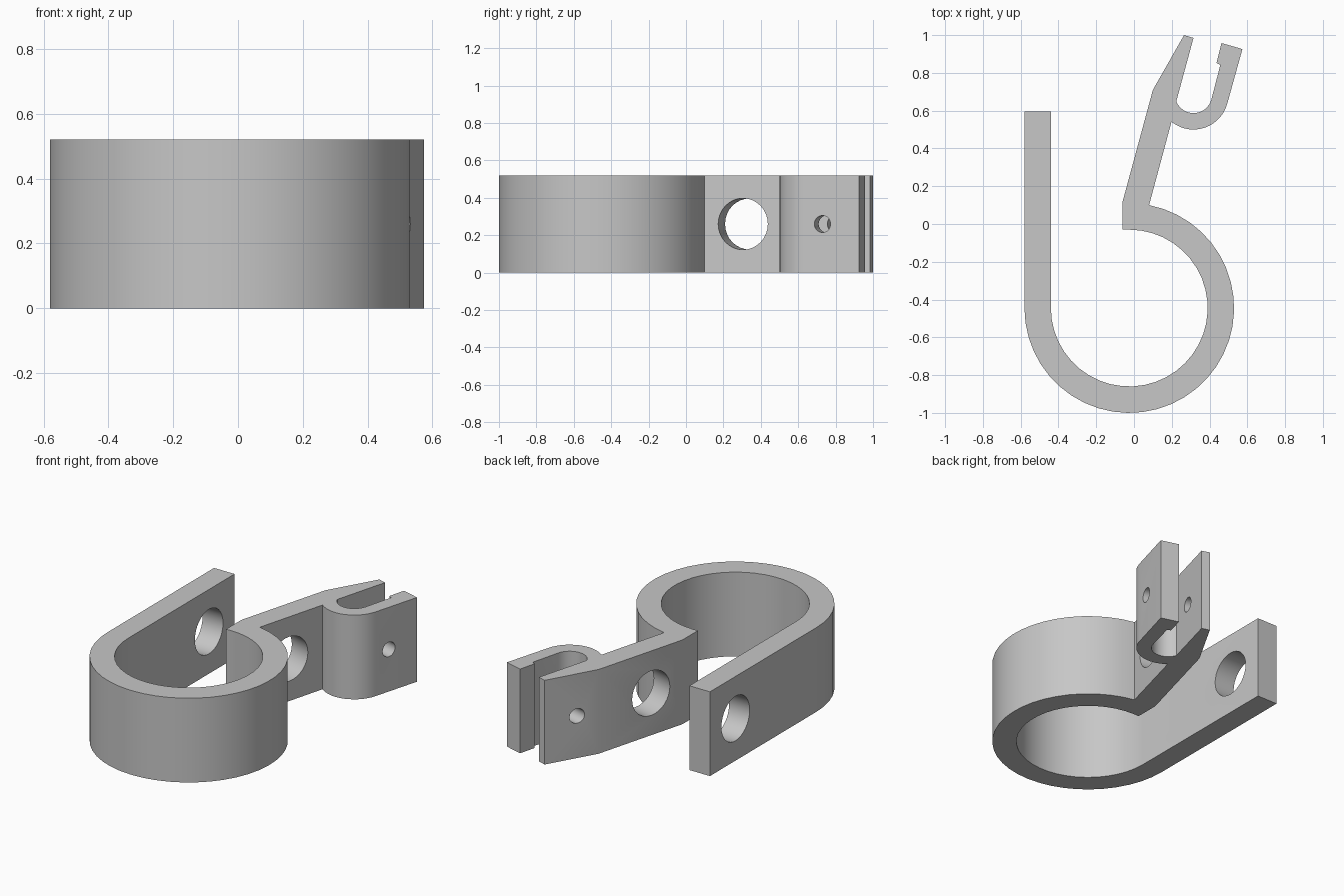
import bpy
import bmesh
from math import radians, cos, sin, atan2
from mathutils import Vector, Matrix

cube = bpy.data.objects.get("Cube")
if cube:
    bpy.data.objects.remove(cube, do_unlink=True)

HEIGHT = 0.52
RING = Vector((-0.025, -0.445))      # clamp ring centre
CUP = Vector((0.315, 0.685))         # hinge slot centre
TILT = radians(-15.2)                # direction across the arm

grey = bpy.data.materials.new("plain grey")
grey.use_nodes = True
grey.diffuse_color = (0.57, 0.57, 0.57, 1)
grey.node_tree.nodes["Principled BSDF"].inputs["Base Color"].default_value = grey.diffuse_color


def arc(centre, radius, start, end, steps):
    """Points on an arc, angles in degrees."""
    angles = [radians(start + (end - start) * i / steps) for i in range(steps + 1)]
    return [centre + radius * Vector((cos(a), sin(a))) for a in angles]


def pts(*pairs):
    return [Vector(p) for p in pairs]


# Closed outline: strap, ring, arm and forked hinge end
outline = pts((-0.44, 0.595), (-0.58, 0.595))
outline += arc(RING, 0.555, 180, 439.1, 32)               # outside of ring
outline += arc(CUP, 0.185, 231, 344.8, 14)                # outside of hinge cup
outline += pts((0.574, 0.926), (0.463, 0.958), (0.4365, 0.852), (0.457, 0.842))
outline += arc(CUP, 0.098, 344.8, 201.5, 16)              # inside of slot
outline += pts((0.315, 0.985), (0.265, 1.0), (0.10, 0.71), (-0.06, 0.12), (-0.06, -0.03))
outline += arc(RING, 0.415, 90, -180, 32)                 # inside of ring

bm = bmesh.new()
base = bm.faces.new([bm.verts.new((p.x, p.y, 0)) for p in outline])
top = bmesh.ops.extrude_face_region(bm, geom=[base])["geom"]
bmesh.ops.translate(bm, vec=(0, 0, HEIGHT),
                    verts=[v for v in top if isinstance(v, bmesh.types.BMVert)])
bmesh.ops.recalc_face_normals(bm, faces=bm.faces[:])
mesh = bpy.data.meshes.new("pipe_clamp")
bm.to_mesh(mesh)
bm.free()
mesh.materials.append(grey)
clamp = bpy.data.objects.new("pipe_clamp", mesh)
bpy.context.collection.objects.link(clamp)


def drill(name, x, y, radius, depth, turn):
    """Cut a horizontal round hole at mid height."""
    bm = bmesh.new()
    bmesh.ops.create_cone(bm, cap_ends=True, segments=32, radius1=radius,
                          radius2=radius, depth=depth)
    bm.transform(Matrix.Translation((x, y, HEIGHT / 2)) @ Matrix.Rotation(turn, 4, "Z")
                 @ Matrix.Rotation(radians(90), 4, "Y"))
    data = bpy.data.meshes.new(name)
    bm.to_mesh(data)
    bm.free()
    data.materials.append(grey)
    cutter = bpy.data.objects.new(name, data)
    bpy.context.collection.objects.link(cutter)
    cutter.hide_render = True
    cutter.hide_set(True)
    cutter.display_type = "WIRE"
    mod = clamp.modifiers.new(name, "BOOLEAN")
    mod.operation = "DIFFERENCE"
    mod.solver = "EXACT"
    mod.object = cutter
    return cutter


cutters = [
    drill("strap_bolt_hole", -0.51, 0.345, 0.1375, 0.3, 0),
    drill("arm_bolt_hole", 0.068, 0.323, 0.1375, 0.32, TILT),
    drill("hinge_pin_hole", 0.345, 0.777, 0.045, 0.6, TILT),
]

# Apply the cuts, then remove the cutters
bpy.context.view_layer.objects.active = clamp
clamp.select_set(True)
for mod in list(clamp.modifiers):
    bpy.ops.object.modifier_apply(modifier=mod.name)
for cutter in cutters:
    bpy.data.objects.remove(cutter, do_unlink=True)

bpy.ops.object.shade_smooth_by_angle(angle=radians(25))
